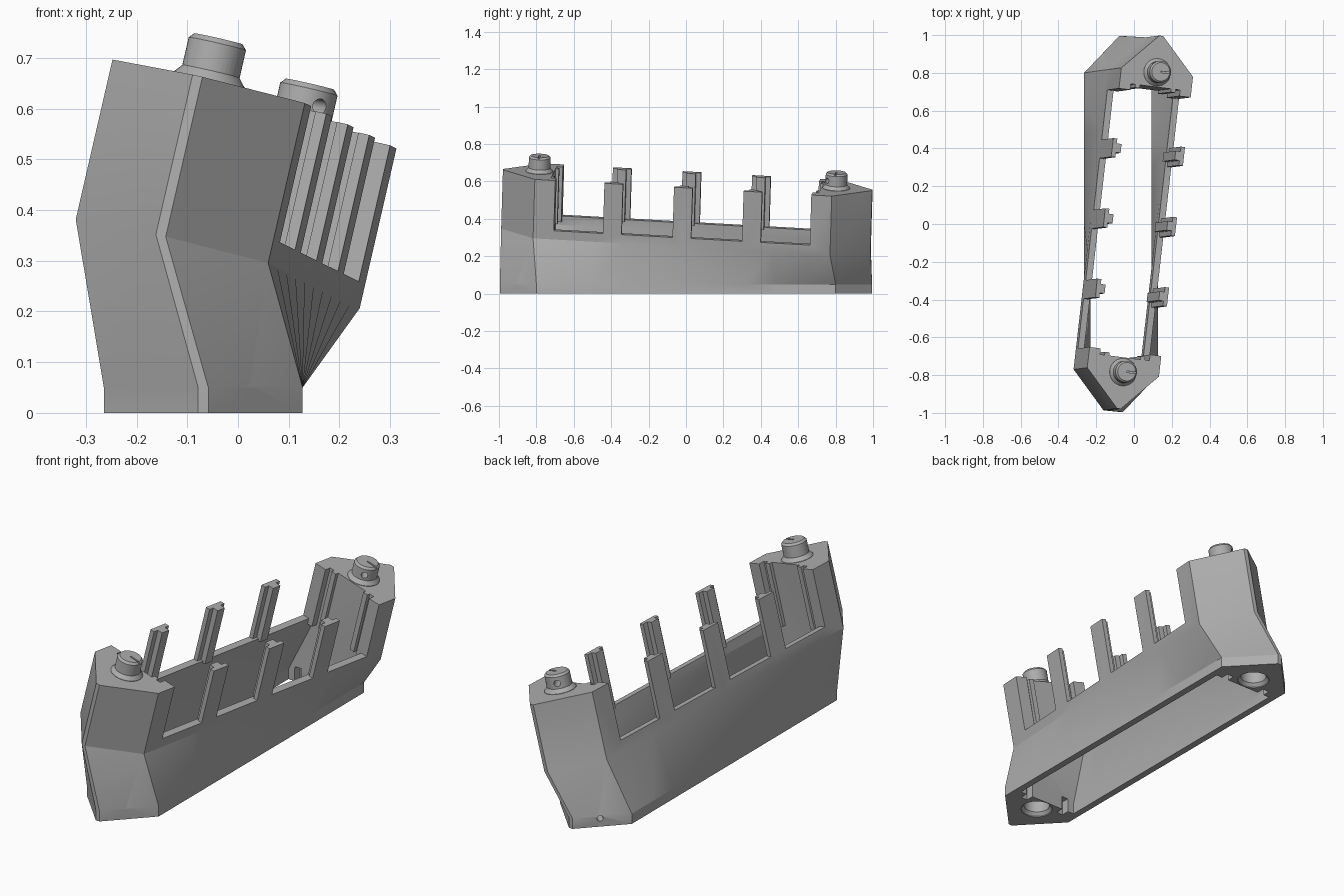
import bpy, bmesh, math
from mathutils import Matrix, Vector

if "Cube" in bpy.data.objects:
    bpy.data.objects.remove(bpy.data.objects["Cube"])

grey = bpy.data.materials.new("mid_grey")
grey.diffuse_color = (0.42, 0.42, 0.42, 1)
grey.use_nodes = True
grey.node_tree.nodes["Principled BSDF"].inputs["Base Color"].default_value = grey.diffuse_color

# Upright lower frame, and the tilted and twisted upper frame
LOW = Matrix.Translation((-0.0685, 0, 0))
w = Vector((0.23, 0.03, 1)).normalized()
v = Vector((0.113, 0.9936, -0.056)).normalized()
u = v.cross(w).normalized()
UP = Matrix.Translation((-0.04, 0, 0.294)) @ Matrix((u, v, w)).transposed().to_4x4()
TOP = 0.3235      # height of the upper section
SILL = 0.048      # height of the side wall rim
SEG = 10          # strips along each twisted side


def finish(name, bm, matrix=None):
    if matrix:
        bm.transform(matrix)
    bmesh.ops.recalc_face_normals(bm, faces=bm.faces)
    me = bpy.data.meshes.new(name)
    bm.to_mesh(me)
    bm.free()
    me.materials.append(grey)
    ob = bpy.data.objects.new(name, me)
    bpy.context.collection.objects.link(ob)
    return ob


def box(name, matrix, x0, x1, y0, y1, z0, z1):
    bm = bmesh.new()
    bmesh.ops.create_cube(bm, size=1)
    for p in bm.verts:
        p.co = ((x0 + x1) / 2 + p.co.x * (x1 - x0),
                (y0 + y1) / 2 + p.co.y * (y1 - y0),
                (z0 + z1) / 2 + p.co.z * (z1 - z0))
    return finish(name, bm, matrix)


def rod(name, matrix, start, end, radius):
    a, b = Vector(start), Vector(end)
    bm = bmesh.new()
    bmesh.ops.create_cone(bm, cap_ends=True, segments=20, radius1=radius,
                          radius2=radius, depth=(b - a).length)
    rot = (b - a).to_track_quat('Z', 'Y').to_matrix().to_4x4()
    return finish(name, bm, matrix @ Matrix.Translation((a + b) / 2) @ rot)


def revolve(name, matrix, profile, n=40):
    bm = bmesh.new()
    rings = [[bm.verts.new((r * math.cos(2 * math.pi * i / n),
                            r * math.sin(2 * math.pi * i / n), z))
              for i in range(n)] for r, z in profile]
    return skin(name, bm, rings, matrix)


def skin(name, bm, rings, matrix=None):
    n = len(rings[0])
    for a, b in zip(rings, rings[1:]):
        for i in range(n):
            j = (i + 1) % n
            bm.faces.new((a[i], a[j], b[j], b[i]))
    bm.faces.new(rings[0])
    bm.faces.new(rings[-1])
    bmesh.ops.triangulate(bm, faces=[f for f in bm.faces if len(f.verts) == 4])
    return finish(name, bm, matrix)


def loft(name, outline, levels):
    bm = bmesh.new()
    rings = [[bm.verts.new(m @ Vector((x, y, z))) for x, y in outline]
             for m, z in levels]
    return skin(name, bm, rings)


def outline(half, shoulder, tip=None):
    # Right side and front or back end, repeated by half a turn
    pts = [(half, -shoulder + 2 * shoulder * i / SEG) for i in range(SEG + 1)]
    if tip:
        pts += [(0.01, tip), (-0.01, tip)]
        return pts + [(-x, -y) for x, y in pts]
    return pts + [(-x, -y) for x, y in pts]


def cut(ob, cutters):
    bpy.context.view_layer.objects.active = ob
    for c in cutters:
        c.hide_render = True
        mod = ob.modifiers.new("cut", 'BOOLEAN')
        mod.operation = 'DIFFERENCE'
        mod.solver = 'EXACT'
        mod.object = c
        bpy.ops.object.modifier_apply(modifier=mod.name)
        bpy.data.objects.remove(c, do_unlink=True)


def smooth(ob, angle):
    bpy.ops.object.select_all(action='DESELECT')
    ob.select_set(True)
    bpy.context.view_layer.objects.active = ob
    bpy.ops.object.shade_smooth_by_angle(angle=math.radians(angle))


# Body: pointed hull twisting from the base to the tilted top
body = loft("body", outline(0.196, 0.8, 0.995),
            [(LOW, 0), (LOW, 0.05), (UP, 0), (UP, TOP)])
cutters = [loft("cavity", outline(0.162, 0.722),
                [(LOW, -0.05), (LOW, 0.05), (UP, 0), (UP, 0.5)])]

# Openings between the side posts, then the posts thinned on the inside
for y0, y1 in ((-0.69, -0.425), (-0.325, -0.05), (0.05, 0.325), (0.425, 0.69)):
    cutters.append(box("opening", UP, -0.4, 0.4, y0, y1, SILL, 0.5))
cutters.append(box("post_recess", UP, -0.174, 0.174, -0.6, 0.6, SILL, 0.5))

# Sockets, pin holes and slots under both ends
for s in (-1, 1):
    cutters.append(revolve("socket", LOW @ Matrix.Translation((0, s * 0.8, 0)),
                           [(0.074, -0.02), (0.074, 0.004), (0.061, 0.02),
                            (0.061, 0.085), (0.05, 0.095)]))
    cutters.append(rod("pin_hole", LOW, (-s * 0.03, s * 0.84, 0.04),
                       (-s * 0.17, s * 0.975, 0.04), 0.014))
    for x in (-0.11, 0.11):
        cutters.append(box("slot", LOW, x - 0.018, x + 0.018,
                           s * 0.732 - 0.03, s * 0.732 + 0.03, -0.02, 0.07))
cut(body, cutters)
smooth(body, 18)

# Ribs on the inner faces of the posts
for side in (-1, 1):
    for y in (-0.375, 0, 0.375):
        xs = sorted((side * 0.148, side * 0.18))
        box("post_rib", UP, *xs, y - 0.024, y + 0.024, SILL - 0.01, TOP)

# Upright guides on the inner face of each end block
for s in (-1, 1):
    for side in (-1, 1):
        for a, b, y in ((0.135, 0.165, 0.69), (0.085, 0.11, 0.705)):
            xs = sorted((side * a, side * b))
            ys = sorted((s * y, s * 0.73))
            box("end_guide", UP, *xs, *ys, 0.02, TOP)

# Pegs on top, each with a cross hole and a pointer groove
for s, name in ((-1, "front_peg"), (1, "back_peg")):
    m = UP @ Matrix.Translation((0, s * 0.8, TOP))
    peg = revolve(name, m, [(0.073, -0.01), (0.073, 0.002), (0.058, 0.02),
                            (0.058, 0.076), (0.049, 0.086)])
    cut(peg, [rod("cross_hole", m, (0.06, -0.08, 0.046), (-0.06, 0.08, 0.046), 0.015),
              box("groove", m, 0, 0.08, -0.004, 0.004, 0.078, 0.1)])
    smooth(peg, 25)
